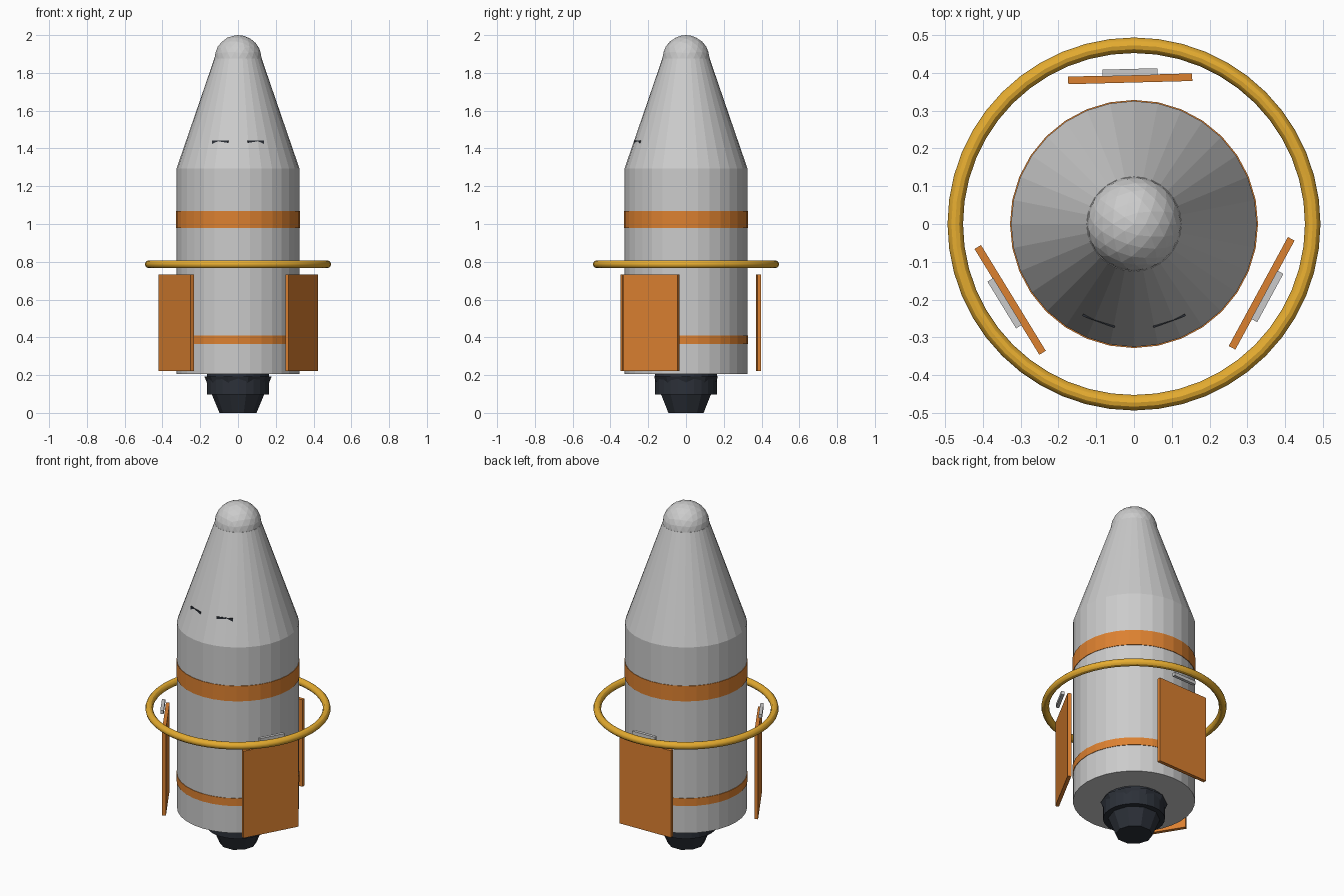
import bpy
from math import radians, cos, sin

if "Cube" in bpy.data.objects:
    bpy.data.objects.remove(bpy.data.objects["Cube"])


def material(name, rgb):
    m = bpy.data.materials.new(name)
    m.diffuse_color = (*rgb, 1)
    m.use_nodes = True
    m.node_tree.nodes["Principled BSDF"].inputs["Base Color"].default_value = m.diffuse_color
    return m


ORANGE = material("orange", (0.72, 0.22, 0.03))
GOLD = material("gold", (0.80, 0.42, 0.03))
DARK = material("dark", (0.025, 0.03, 0.04))


def finish(name, mat=None):
    o = bpy.context.object
    o.name = name
    if mat:
        o.data.materials.append(mat)
    return o


def frustum(name, z0, z1, r0, r1, mat=None, sides=32, turn=0):
    bpy.ops.mesh.primitive_cone_add(vertices=sides, radius1=r0, radius2=r1, depth=z1 - z0,
                                    location=(0, 0, (z0 + z1) / 2), rotation=(0, 0, turn))
    return finish(name, mat)


def radial_box(name, angle, radius, z, size, mat=None):
    # size = radial thickness, tangential width, height
    a = radians(angle)
    bpy.ops.mesh.primitive_cube_add(size=1, location=(radius * cos(a), radius * sin(a), z),
                                    rotation=(0, 0, a))
    o = finish(name, mat)
    o.scale = size
    return o


# hull and nose
frustum("hull", 0.205, 1.295, 0.325, 0.325)
frustum("nose_cone", 1.295, 1.877, 0.325, 0.125)
bpy.ops.mesh.primitive_ico_sphere_add(subdivisions=3, radius=0.125, location=(0, 0, 1.875))
finish("nose_tip")

# painted bands
frustum("upper_band", 0.98, 1.07, 0.328, 0.328, ORANGE)
frustum("lower_band", 0.365, 0.41, 0.328, 0.328, ORANGE)

# engine
frustum("engine_collar", 0.097, 0.206, 0.165, 0.165, DARK, 24)
frustum("engine_nozzle", 0.0, 0.192, 0.098, 0.178, DARK, 10, radians(90))

# guard ring
bpy.ops.mesh.primitive_torus_add(major_radius=0.4725, minor_radius=0.0205, major_segments=48,
                                 minor_segments=12, location=(0, 0, 0.787))
finish("guard_ring", GOLD)
bpy.ops.object.shade_smooth_by_angle()

# three fins, each with a small bar above it
for i in range(3):
    angle = 91.5 + 120 * i
    radial_box(f"fin_{i + 1}", angle, 0.384, 0.478, (0.02, 0.328, 0.51), ORANGE)
    radial_box(f"fin_bar_{i + 1}", angle, 0.401, 0.785, (0.018, 0.145, 0.02))

# slit windows on the front of the nose cone
for side, name in ((-1, "left_slit"), (1, "right_slit")):
    radial_box(name, -90 + side * 20, 0.2655, 1.428, (0.02, 0.09, 0.03), DARK)
